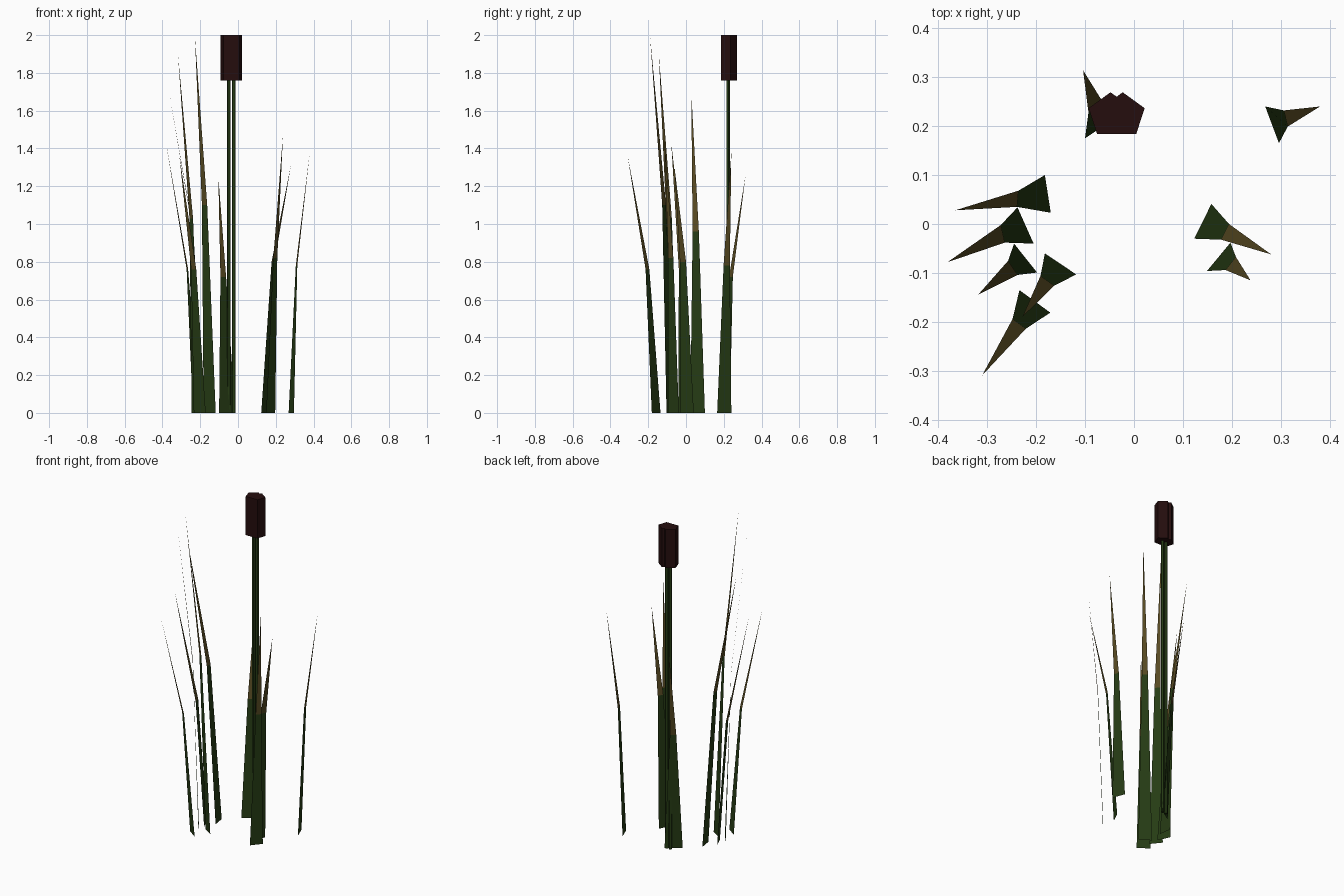
import bpy, bmesh
from math import pi, cos, sin

if "Cube" in bpy.data.objects:
    bpy.data.objects.remove(bpy.data.objects["Cube"])


def material(name, rgb):
    m = bpy.data.materials.new(name)
    m.diffuse_color = (*rgb, 1)
    m.use_nodes = True
    m.node_tree.nodes["Principled BSDF"].inputs["Base Color"].default_value = m.diffuse_color
    return m


GREEN = material("reed green", (0.019, 0.044, 0.007))
BROWN = material("dry leaf brown", (0.095, 0.068, 0.016))
DARK = material("seed head brown", (0.018, 0.004, 0.004))


def finish(bm, name, mats):
    me = bpy.data.meshes.new(name)
    bm.to_mesh(me)
    bm.free()
    for m in mats:
        me.materials.append(m)
    bpy.context.collection.objects.link(bpy.data.objects.new(name, me))


def leaf(name, a, b, c, d, tip, z_mid, z_tip):
    """Flat bent blade: base edge a-b, fold edge c-d, pointed dry tip."""
    bm = bmesh.new()
    va, vb = (bm.verts.new((*p, 0)) for p in (a, b))
    vc, vd = (bm.verts.new((*p, z_mid)) for p in (c, d))
    vt = bm.verts.new((*tip, z_tip))
    bm.faces.new((va, vb, vd, vc))
    bm.faces.new((vc, vd, vt)).material_index = 1
    finish(bm, name, [GREEN, BROWN])


def prism(name, x, y, r, z0, z1, mat):
    """Five-sided upright prism with a corner toward the back."""
    bm = bmesh.new()
    ang = [pi / 2 + i * 2 * pi / 5 for i in range(5)]
    lo, hi = ([bm.verts.new((x + r * cos(t), y + r * sin(t), z)) for t in ang]
              for z in (z0, z1))
    for i in range(5):
        j = (i + 1) % 5
        bm.faces.new((lo[i], lo[j], hi[j], hi[i]))
    bm.faces.new(hi)
    bm.faces.new(lo[::-1])
    finish(bm, name, [mat])


# leaves: base edge, fold edge, tip, fold height, tip height
leaves = [
    ((-.182, .100), (-.170, .023), (-.236, .068), (-.239, .035), (-.365, .028), .96, 1.70),
    ((-.238, .034), (-.205, -.040), (-.272, -.002), (-.264, -.038), (-.381, -.078), .76, 1.43),
    ((-.245, -.040), (-.198, -.099), (-.257, -.075), (-.238, -.104), (-.318, -.144), 1.03, 1.90),
    ((-.182, -.060), (-.118, -.103), (-.191, -.106), (-.163, -.126), (-.228, -.190), 1.10, 1.99),
    ((-.234, -.135), (-.171, -.181), (-.248, -.194), (-.221, -.214), (-.310, -.309), .76, 1.36),
    ((-.100, .175), (-.015, .232), (-.093, .228), (-.063, .248), (-.104, .314), .72, 1.25),
    ((.268, .240), (.296, .165), (.306, .232), (.314, .199), (.380, .240), .78, 1.38),
    ((.158, .041), (.123, -.030), (.194, .000), (.178, -.032), (.280, -.062), .80, 1.31),
    ((.197, -.038), (.149, -.096), (.208, -.067), (.187, -.094), (.238, -.115), .82, 1.47),
]
for i, l in enumerate(leaves):
    leaf(f"leaf_{i + 1}", *l)

# two close stalks, each with a seed head
for i, x in enumerate((-.048, -.023)):
    prism(f"stalk_{i + 1}", x, .222, .010, 0, 1.77, GREEN)
    prism(f"seed_head_{i + 1}", x, .222, .047, 1.76, 2.0, DARK)
